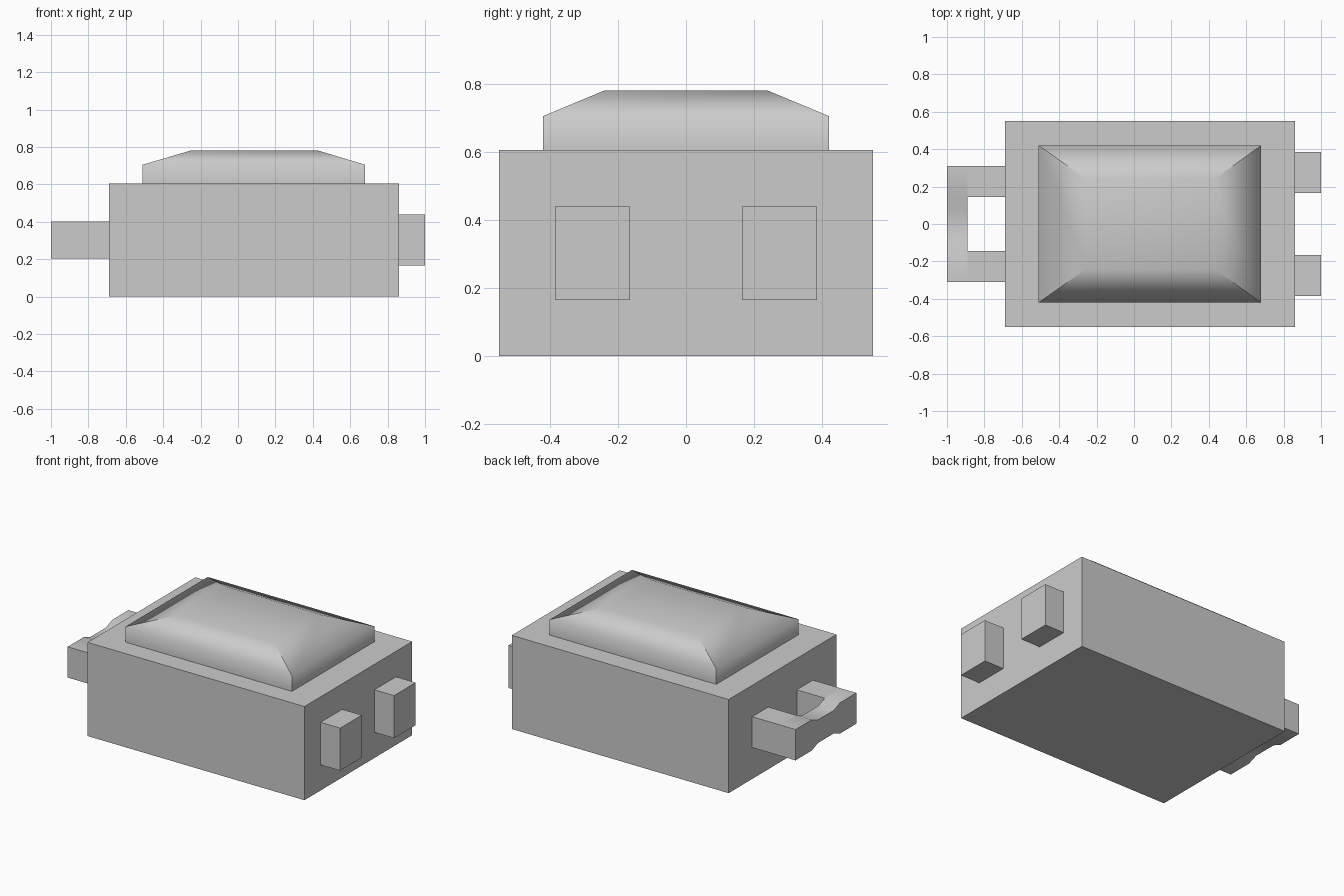
import bpy
import bmesh

if "Cube" in bpy.data.objects:
    bpy.data.objects.remove(bpy.data.objects["Cube"])


def make_object(name, verts, faces):
    mesh = bpy.data.meshes.new(name)
    mesh.from_pydata(verts, [], faces)
    bm = bmesh.new()
    bm.from_mesh(mesh)
    bmesh.ops.recalc_face_normals(bm, faces=bm.faces)
    bm.to_mesh(mesh)
    bm.free()
    obj = bpy.data.objects.new(name, mesh)
    bpy.context.collection.objects.link(obj)
    return obj


def loft(name, rings):
    """Join four-point rings into a capped solid."""
    n = len(rings)
    faces = [(3, 2, 1, 0), tuple(4 * (n - 1) + i for i in range(4))]
    for r in range(n - 1):
        for i in range(4):
            j = (i + 1) % 4
            faces.append((4 * r + i, 4 * r + j, 4 * r + 4 + j, 4 * r + 4 + i))
    return make_object(name, [p for ring in rings for p in ring], faces)


def rect(x0, x1, y, z):
    return [(x0, -y, z), (x1, -y, z), (x1, y, z), (x0, y, z)]


def box(name, x0, x1, y0, y1, z0, z1):
    return loft(name, [[(x0, y0, z), (x1, y0, z), (x1, y1, z), (x0, y1, z)]
                       for z in (z0, z1)])


# Main block
box("body", -0.69, 0.86, -0.55, 0.55, 0, 0.605)

# Raised lid with sloped shoulders, soft across and crisp at its corners
lid = loft("lid", [rect(-0.51, 0.68, 0.42, 0.605),
                   rect(-0.51, 0.68, 0.42, 0.705),
                   rect(-0.255, 0.43, 0.24, 0.78)])
for p in lid.data.polygons:
    p.use_smooth = True
for e in lid.data.edges:
    a, b = e.vertices
    if abs(a - b) == 4 or max(a, b) < 4:
        e.use_edge_sharp = True

# Pair of blocks on the right end
for side, label in ((-1, "front"), (1, "back")):
    y0, y1 = sorted((side * 0.165, side * 0.385))
    box(label + "_end_block", 0.86, 1.0, y0, y1, 0.165, 0.44)

# Handle: two arms and a grip bar that narrows in the middle
for side, label in ((-1, "front"), (1, "back")):
    y0, y1 = sorted((side * 0.145, side * 0.31))
    box(label + "_handle_arm", -0.89, -0.69, y0, y1, 0.203, 0.402)

stations = [(-0.31, 0), (-0.145, 0), (-0.08, 0.025),
            (0.08, 0.025), (0.145, 0), (0.31, 0)]
grip = loft("handle_grip", [[(-1.0, y, 0.203 + d), (-0.89, y, 0.203 + d),
                             (-0.89, y, 0.402 - d), (-1.0, y, 0.402 - d)]
                            for y, d in stations])
for p in grip.data.polygons:
    p.use_smooth = True
for e in grip.data.edges:
    a, b = e.vertices
    if abs(a - b) == 4 or max(a, b) < 4 or min(a, b) >= 20:
        e.use_edge_sharp = True
